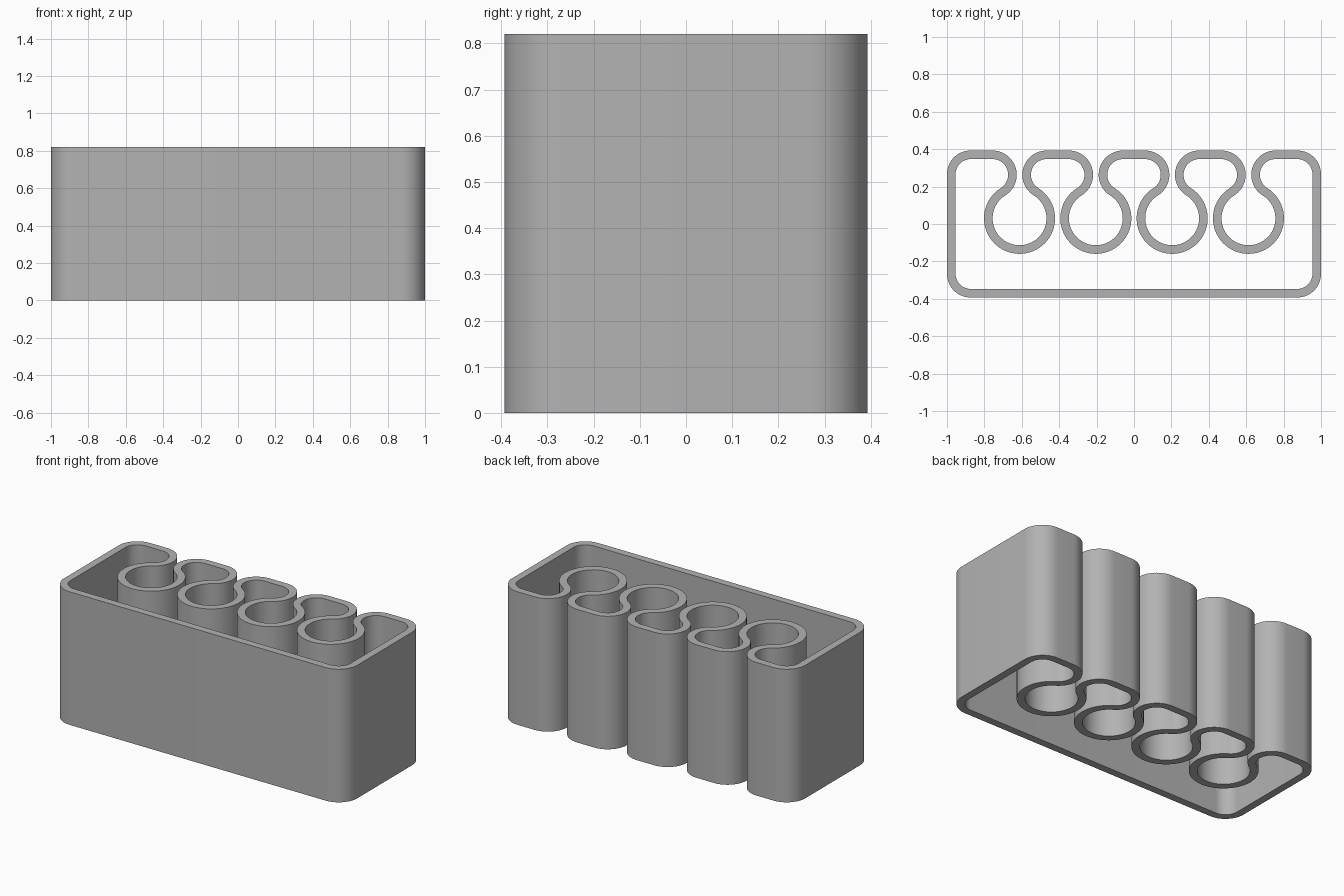
import bpy
import bmesh
from math import sin, cos, atan2, sqrt, radians, pi

cube = bpy.data.objects.get("Cube")
if cube:
    bpy.data.objects.remove(cube, do_unlink=True)

HEIGHT = 0.82
HALF_X, HALF_Y = 1.0, 0.393
WALL = 0.046
PITCH = 0.408            # spacing of the round channels
CORNER = 0.127           # outer radius of the box corners
LOBE = 0.130             # outer radius of the rounded lips
RING = 0.190             # outer radius of the round channels
SLOT = 0.015             # half width of the slot opening

grey = bpy.data.materials.new("plain grey")
grey.diffuse_color = (0.45, 0.45, 0.45, 1)
grey.use_nodes = True
grey.node_tree.nodes["Principled BSDF"].inputs["Base Color"].default_value = (0.45, 0.45, 0.45, 1)

# Wall centre line as arcs: centre x, centre y, radius, start angle, end angle
h = WALL / 2
cx, cy = HALF_X - CORNER, HALF_Y - CORNER
rc, rl, rr = CORNER - h, LOBE - h, RING - h
dx = SLOT + LOBE
dy = sqrt((rl + rr) ** 2 - dx ** 2)
lip_y = HALF_Y - LOBE
lean = atan2(dy, dx)     # direction in which lip and channel arcs meet

arcs = [(-cx, -cy, rc, pi, 1.5 * pi),
        (cx, -cy, rc, 1.5 * pi, 2 * pi),
        (cx, cy, rc, 0, pi / 2)]
for i in (1.5, 0.5, -0.5, -1.5):
    x = i * PITCH
    arcs += [(x + dx, lip_y, rl, pi / 2, pi + lean),
             (x, lip_y - dy, rr, lean, -pi - lean),
             (x - dx, lip_y, rl, -lean, pi / 2)]
arcs.append((-cx, cy, rc, pi / 2, pi))


def outline(offset):
    """Points of the centre line shifted outwards by offset."""
    points = []
    for ax, ay, r, a0, a1 in arcs:
        steps = max(2, round(abs(a1 - a0) / radians(6)))
        radius = r + offset if a1 > a0 else r - offset
        for k in range(steps + 1):
            a = a0 + (a1 - a0) * k / steps
            p = (ax + radius * cos(a), ay + radius * sin(a))
            # skip the shared point where two arcs touch
            if not points or abs(p[0] - points[-1][0]) + abs(p[1] - points[-1][1]) > 1e-4:
                points.append(p)
    return points


# Folded wall: outer and inner skins joined by top and bottom rims
bm = bmesh.new()
loops = [[bm.verts.new((x, y, z)) for x, y in outline(off)]
         for off, z in ((h, 0), (h, HEIGHT), (-h, HEIGHT), (-h, 0))]
n = len(loops[0])
for a, b in zip(loops, loops[1:] + loops[:1]):
    for k in range(n):
        j = (k + 1) % n
        bm.faces.new((a[k], a[j], b[j], b[k]))
bmesh.ops.recalc_face_normals(bm, faces=bm.faces)

mesh = bpy.data.meshes.new("folded_wall")
bm.to_mesh(mesh)
bm.free()
mesh.materials.append(grey)
wall = bpy.data.objects.new("folded_wall", mesh)
bpy.context.collection.objects.link(wall)
bpy.ops.object.select_all(action="DESELECT")
wall.select_set(True)
bpy.context.view_layer.objects.active = wall
bpy.ops.object.shade_smooth_by_angle(angle=radians(30))
